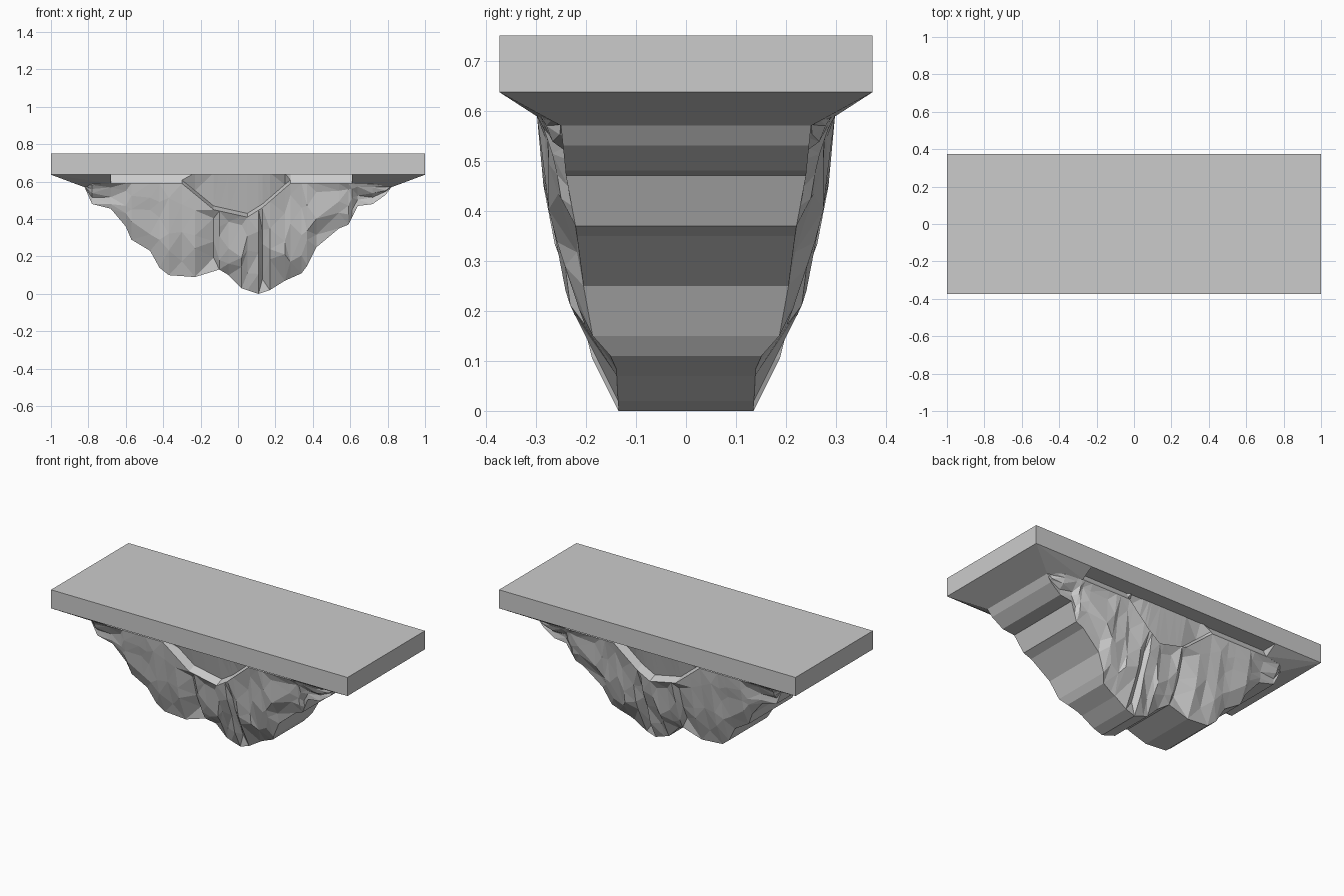
import bpy, bmesh, random
from mathutils import Vector

if "Cube" in bpy.data.objects:
    bpy.data.objects.remove(bpy.data.objects["Cube"])
random.seed(4)

def interp(table, v):
    if v <= table[0][0]:
        return table[0][1]
    for (a, p), (b, q) in zip(table, table[1:]):
        if v <= b:
            return p + (q - p) * (v - a) / (b - a)
    return table[-1][1]

def finish(bm, name):
    bmesh.ops.recalc_face_normals(bm, faces=bm.faces[:])
    me = bpy.data.meshes.new(name)
    bm.to_mesh(me)
    bm.free()
    ob = bpy.data.objects.new(name, me)
    bpy.context.collection.objects.link(ob)
    return ob

def hull(name, pts):
    bm = bmesh.new()
    for p in pts:
        bm.verts.new(p)
    bmesh.ops.convex_hull(bm, input=bm.verts[:])
    bmesh.ops.dissolve_limit(bm, angle_limit=0.01, verts=bm.verts[:], edges=bm.edges[:])
    return finish(bm, name)

TOP = 0.637

# Flat top slab
hull("top_slab", [(x, y, z) for x in (-1, 1) for y in (-.373, .373) for z in (TOP, .75)])

# Tapered wedges under both slab ends
for name, s, inner in (("left_wedge", -1, .68), ("right_wedge", 1, .61)):
    hull(name, [(s * x, k * y, z) for k in (-1, 1) for x, y, z in
                ((1, .373, TOP), (inner, .373, TOP), (inner, .30, .59), (.82, .25, .57))])

# Rock body: underside outline, ledge line, rim depth and bulge depth
outline = [(-.82, .57), (-.78, .48), (-.68, .455), (-.6, .36), (-.57, .29), (-.47, .23),
           (-.42, .14), (-.37, .10), (-.23, .09), (-.1, .13), (-.05, .10), (.02, .03),
           (.11, 0), (.17, .02), (.25, .07), (.34, .11), (.37, .15), (.42, .25),
           (.54, .35), (.59, .37), (.64, .47), (.72, .48), (.79, .53), (.82, .57)]
ledge = [(-.82, .58), (-.68, .59), (-.3, .59), (-.13, .45), (.05, .41), (.13, .46),
         (.28, .59), (.61, .59), (.82, .58)]
rim = [(0, .135), (.1, .14), (.14, .185), (.25, .205), (.365, .22), (.47, .24), (.57, .25)]
bulge = [(0, .135), (.125, .212), (.23, .24), (.33, .262), (.45, .285), (.59, .298)]
grooves = (-.13, .13)

xs = sorted({p[0] for p in outline} | {-.3, -.13, .05, .13, .28, .61})
levels = (0, .25, .52, .78, 1)

def column(x):
    low, high = interp(outline, x), interp(ledge, x)
    pts = []
    for t in levels:
        z = low + (high - low) * t
        if 0 < t < 1:
            z += random.uniform(-.1, .1) * (high - low)
        e, b = interp(rim, z), interp(bulge, z)
        if t == 0 and x < -.1:
            e = max(e, .175)
        w = min(1, (z - low) / .13)
        y = e + (b - e) * w
        if 0 < t < 1:
            y -= random.uniform(0, .022)
            if x in grooves:
                y -= .025
        pts.append((y, z))
    # ledge shelf, then the recessed wall rising to the slab
    d = .59 - high
    if d > .02:
        pts += [(pts[-1][0] - .05, high + .02), (.285, TOP + .01)]
    else:
        y = pts[-1][0]
        pts += [(y - .012, high + .018), (y - .03, TOP + .01)]
    return pts

bm = bmesh.new()
grid = {-1: [], 1: []}
for x in xs:
    for s in (-1, 1):
        if s == -1:
            col = column(x)
        grid[s].append([bm.verts.new((x, s * y, z)) for y, z in col])

for i in range(len(xs) - 1):
    for s in (-1, 1):
        a, b = grid[s][i], grid[s][i + 1]
        for j in range(len(a) - 1):
            bm.faces.new((a[j], b[j], b[j + 1], a[j + 1]))
    f, g = grid[-1], grid[1]
    for j in (0, -1):
        bm.faces.new((f[i][j], f[i + 1][j], g[i + 1][j], g[i][j]))
for i in (0, -1):
    bm.faces.new(grid[-1][i] + grid[1][i][::-1])
bmesh.ops.triangulate(bm, faces=[f for f in bm.faces if len(f.verts) == 4
                                 and abs(f.calc_center_median().y) > .05])
finish(bm, "hanging_rock")
